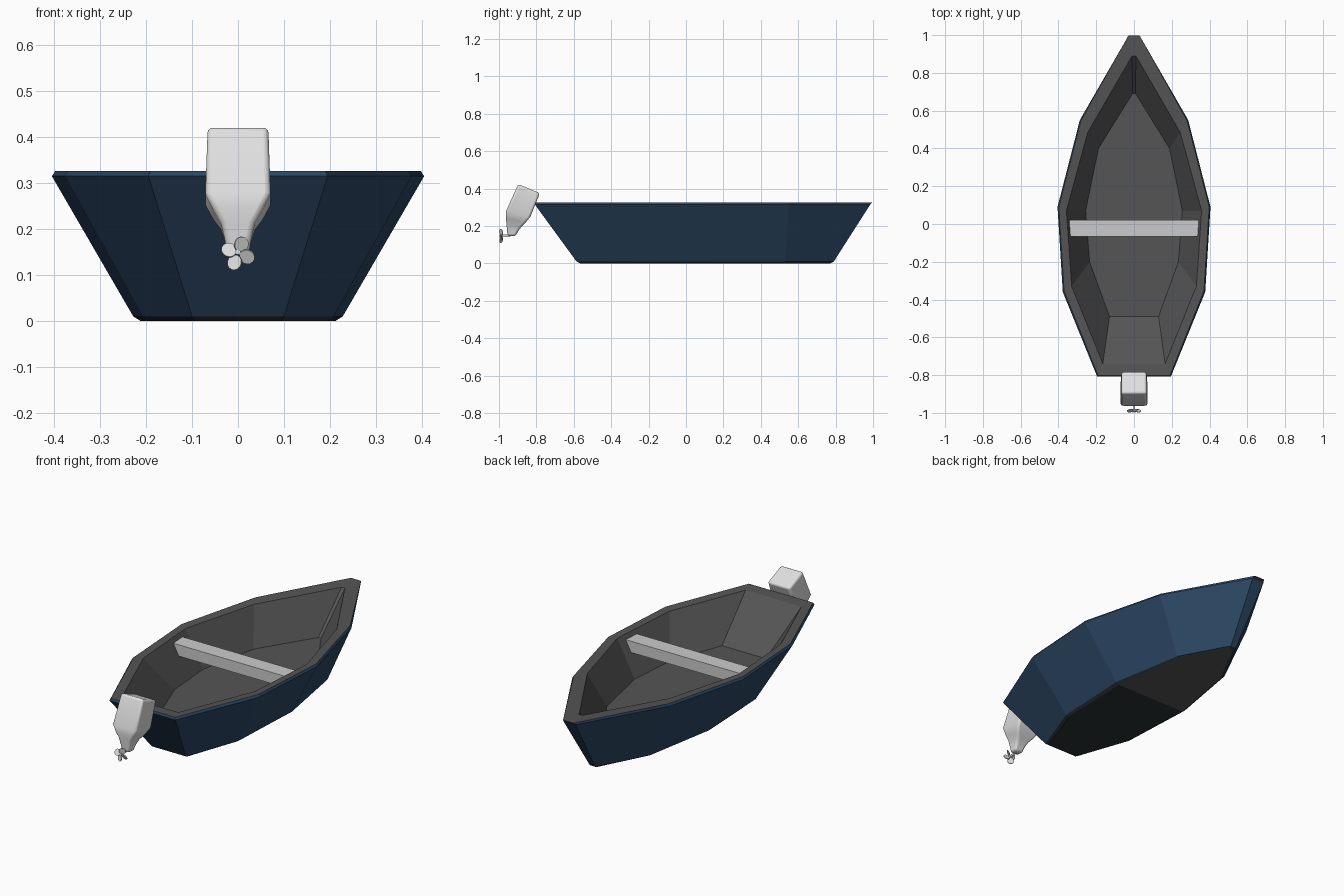
import bpy, bmesh, math
from mathutils import Vector, Matrix

if "Cube" in bpy.data.objects:
    bpy.data.objects.remove(bpy.data.objects["Cube"])


def mat(name, c):
    m = bpy.data.materials.new(name)
    m.diffuse_color = (*c, 1)
    m.use_nodes = True
    m.node_tree.nodes["Principled BSDF"].inputs["Base Color"].default_value = m.diffuse_color
    return m


NAVY = mat("navy_paint", (0.024, 0.062, 0.125))
GREY = mat("dark_grey", (0.09, 0.09, 0.09))
KEEL = mat("bottom_black", (0.022, 0.032, 0.036))
SEAT = mat("seat_grey", (0.6, 0.6, 0.6))
WHITE = mat("motor_white", (0.75, 0.75, 0.75))


def finish(bm, name, mats, smooth=None, bevel=0):
    bmesh.ops.recalc_face_normals(bm, faces=bm.faces[:])
    me = bpy.data.meshes.new(name)
    bm.to_mesh(me)
    bm.free()
    ob = bpy.data.objects.new(name, me)
    bpy.context.collection.objects.link(ob)
    for m in mats:
        me.materials.append(m)
    if bevel:
        b = ob.modifiers.new("bevel", 'BEVEL')
        b.width, b.segments, b.limit_method = bevel, 3, 'ANGLE'
        b.angle_limit = math.radians(40)
    if smooth:
        bpy.ops.object.select_all(action='DESELECT')
        bpy.context.view_layer.objects.active = ob
        ob.select_set(True)
        bpy.ops.object.shade_smooth_by_angle(angle=math.radians(smooth))
    return ob


def bridge(bm, a, b, idx):
    n = len(a)
    out = []
    for i in range(n):
        f = bm.faces.new((a[i], a[(i + 1) % n], b[(i + 1) % n], b[i]))
        f.material_index = idx
        out.append(f)
    return out


# Hull: half outlines from stern to bow, mirrored into closed rings
rings = [
    (0.0,   [(.095, -.565), (.195, -.28), (.212, .13), (.145, .51), (.012, .77)]),
    (0.010, [(.100, -.585), (.208, -.29), (.228, .13), (.158, .53), (.016, .79)]),
    (0.315, [(.195, -.808), (.377, -.36), (.405, .09), (.287, .55), (.036, .985)]),
    (0.326, [(.190, -.803), (.370, -.355), (.398, .09), (.281, .547), (.030, .997)]),
    (0.322, [(.165, -.740), (.330, -.33), (.358, .07), (.245, .485), (.010, .89)]),
    (0.130, [(.130, -.490), (.235, -.20), (.256, .07), (.188, .40), (.008, .69)]),
]
bm = bmesh.new()
loops = []
for z, half in rings:
    pts = half + [(-x, y) for x, y in reversed(half)]
    loops.append([bm.verts.new((x, y, z)) for x, y in pts])
for k, colour in enumerate((2, 0, 0, 1, 1)):
    side = bridge(bm, loops[k], loops[k + 1], colour)
    if k == 2:
        side[4].material_index = 2
for i in range(4):                      # underside, grey forward of the beam
    lo = loops[0]
    f = bm.faces.new((lo[i], lo[9 - i], lo[8 - i], lo[i + 1]))
    f.material_index = 1 if i >= 2 else 2
bm.faces.new(loops[-1]).material_index = 1
# dark bow tip
for f in bm.faces:
    if f.calc_center_median().y > .97:
        f.material_index = 2
finish(bm, "hull", (NAVY, GREY, KEEL))

# Seat plank with sloped ends
bm = bmesh.new()
ends = [[bm.verts.new((s * x, y, z)) for x, y, z in
         ((.345, -.066, .30), (.345, .02, .30), (.312, .02, .24), (.312, -.066, .24))]
        for s in (-1, 1)]
bridge(bm, ends[0], ends[1], 0)
for e in ends:
    bm.faces.new(e)
finish(bm, "seat", (SEAT,))

# Outboard motor: loft of sections (outer y, z, inner y, z, half width)
bm = bmesh.new()
secs = [(-.897, .424, -.781, .376, .066), (-.962, .280, -.832, .250, .071),
        (-.963, .245, -.858, .218, .054), (-.960, .215, -.880, .196, .037),
        (-.957, .180, -.898, .172, .029), (-.954, .148, -.912, .145, .024)]
loft = [[bm.verts.new(p) for p in ((-w, y0, z0), (w, y0, z0), (w, y1, z1), (-w, y1, z1))]
        for y0, z0, y1, z1, w in secs]
for a, b in zip(loft, loft[1:]):
    bridge(bm, a, b, 0)
bm.faces.new(loft[0])
bm.faces.new(loft[-1])
finish(bm, "outboard_motor", (WHITE,), smooth=50, bevel=.011)

# Propeller: shaft, hub and four twisted blades
bm = bmesh.new()
hub = Vector((0, -.988, .147))
bmesh.ops.create_cone(bm, cap_ends=True, segments=12, radius1=.006, radius2=.006, depth=.055,
                      matrix=Matrix.Translation((0, -.966, .150)) @ Matrix.Rotation(math.pi / 2, 4, 'X'))
for k in range(4):
    m = (Matrix.Translation(hub) @ Matrix.Rotation(math.radians(20 + 90 * k), 4, 'Y')
         @ Matrix.Translation((0, 0, .021)) @ Matrix.Rotation(math.radians(28), 4, 'Z')
         @ Matrix.Rotation(math.pi / 2, 4, 'X'))
    bmesh.ops.create_cone(bm, cap_ends=True, segments=14, radius1=.017, radius2=.017,
                          depth=.004, matrix=m)
finish(bm, "propeller", (WHITE,), smooth=40)
